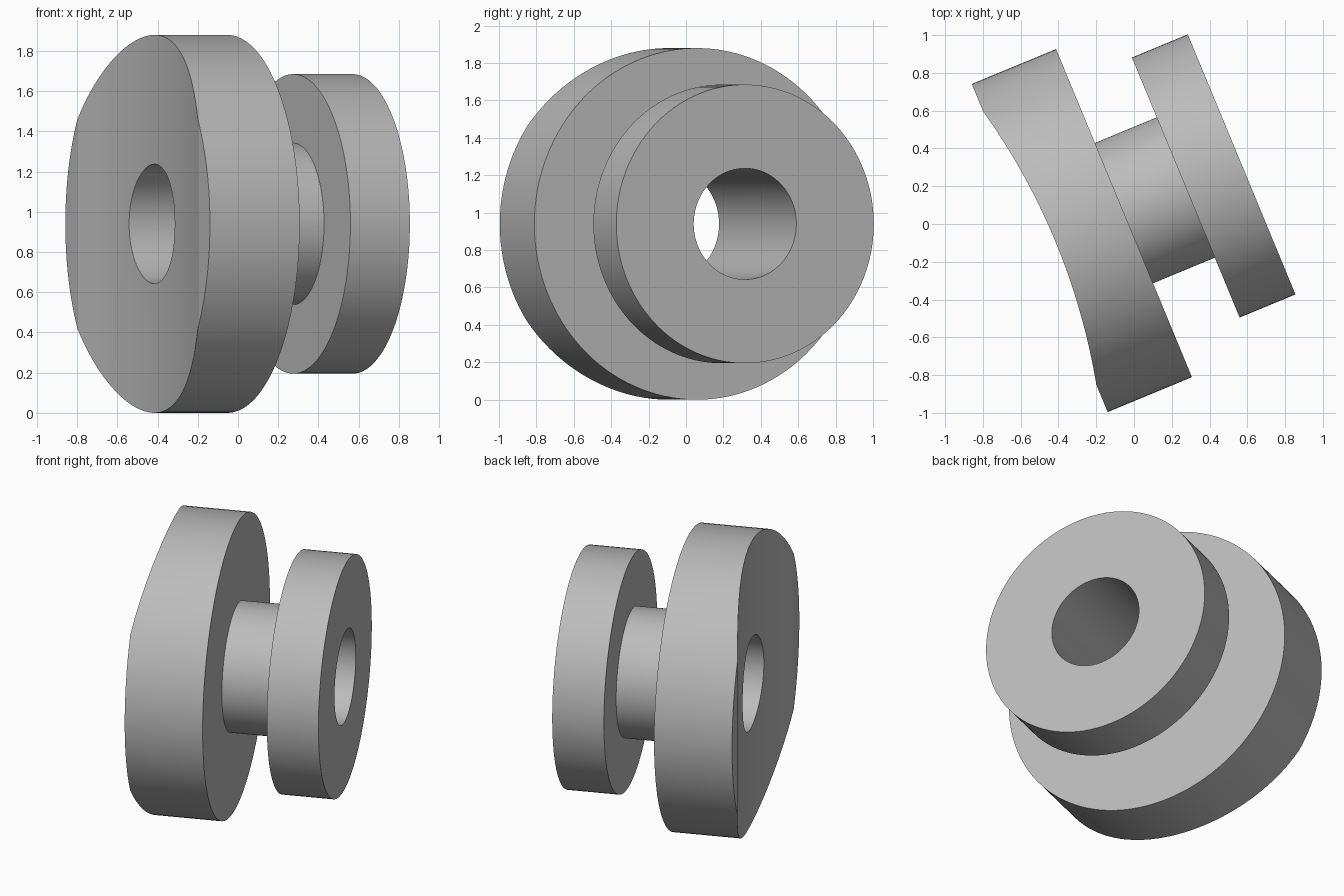
import bpy
import bmesh
from math import radians, tau
from mathutils import Matrix, Vector

cube = bpy.data.objects.get("Cube")
if cube:
    bpy.data.objects.remove(cube, do_unlink=True)

# Tilted placement shared by the spool and its cutter; the local x axis is the bore
PLACE = Matrix.Translation((-0.028, 0.068, 0.94)) @ Matrix.Rotation(radians(22.5), 4, "Z")

grey = bpy.data.materials.new("plain grey")
grey.use_nodes = True
colour = (0.5, 0.5, 0.5, 1.0)
grey.diffuse_color = colour
grey.node_tree.nodes["Principled BSDF"].inputs["Base Color"].default_value = colour


def make_object(name, bm):
    bmesh.ops.recalc_face_normals(bm, faces=bm.faces)
    mesh = bpy.data.meshes.new(name)
    bm.to_mesh(mesh)
    bm.free()
    mesh.materials.append(grey)
    obj = bpy.data.objects.new(name, mesh)
    obj.matrix_world = PLACE
    bpy.context.collection.objects.link(obj)
    return obj


# Flanged spool: large disc, narrow hub, small disc and a through bore
BORE, LARGE, HUB, SMALL = 0.297, 0.94, 0.402, 0.745
FRONT, BACK, STEP, END = -0.51, -0.027, 0.327, 0.647
profile = [(FRONT, BORE), (FRONT, LARGE), (BACK, LARGE), (BACK, HUB),
           (STEP, HUB), (STEP, SMALL), (END, SMALL), (END, BORE)]
bm = bmesh.new()
ring = [bm.verts.new((along, 0, radius)) for along, radius in profile]
edges = [bm.edges.new((a, b)) for a, b in zip(ring, ring[1:] + ring[:1])]
bmesh.ops.spin(bm, geom=ring + edges, cent=(0, 0, 0), axis=(1, 0, 0),
               angle=tau, steps=128)
bmesh.ops.remove_doubles(bm, verts=bm.verts, dist=0.0001)
spool = make_object("flanged_spool", bm)

# Wide upright cylinder that hollows the outer face of the large disc
CURVE = 3.46
bm = bmesh.new()
bmesh.ops.create_cone(bm, cap_ends=True, segments=256, radius1=CURVE, radius2=CURVE, depth=3,
                      matrix=Matrix.Translation(Vector((-0.42 - CURVE, 0, 0))))
cutter = make_object("face_cutter", bm)
cutter.hide_render = True

hollow = spool.modifiers.new("hollow face", "BOOLEAN")
hollow.operation = "DIFFERENCE"
hollow.solver = "EXACT"
hollow.object = cutter

bpy.ops.object.select_all(action="DESELECT")
bpy.context.view_layer.objects.active = spool
spool.select_set(True)
bpy.ops.object.modifier_apply(modifier=hollow.name)
bpy.data.objects.remove(cutter, do_unlink=True)
bpy.ops.object.shade_smooth_by_angle(angle=radians(10))
